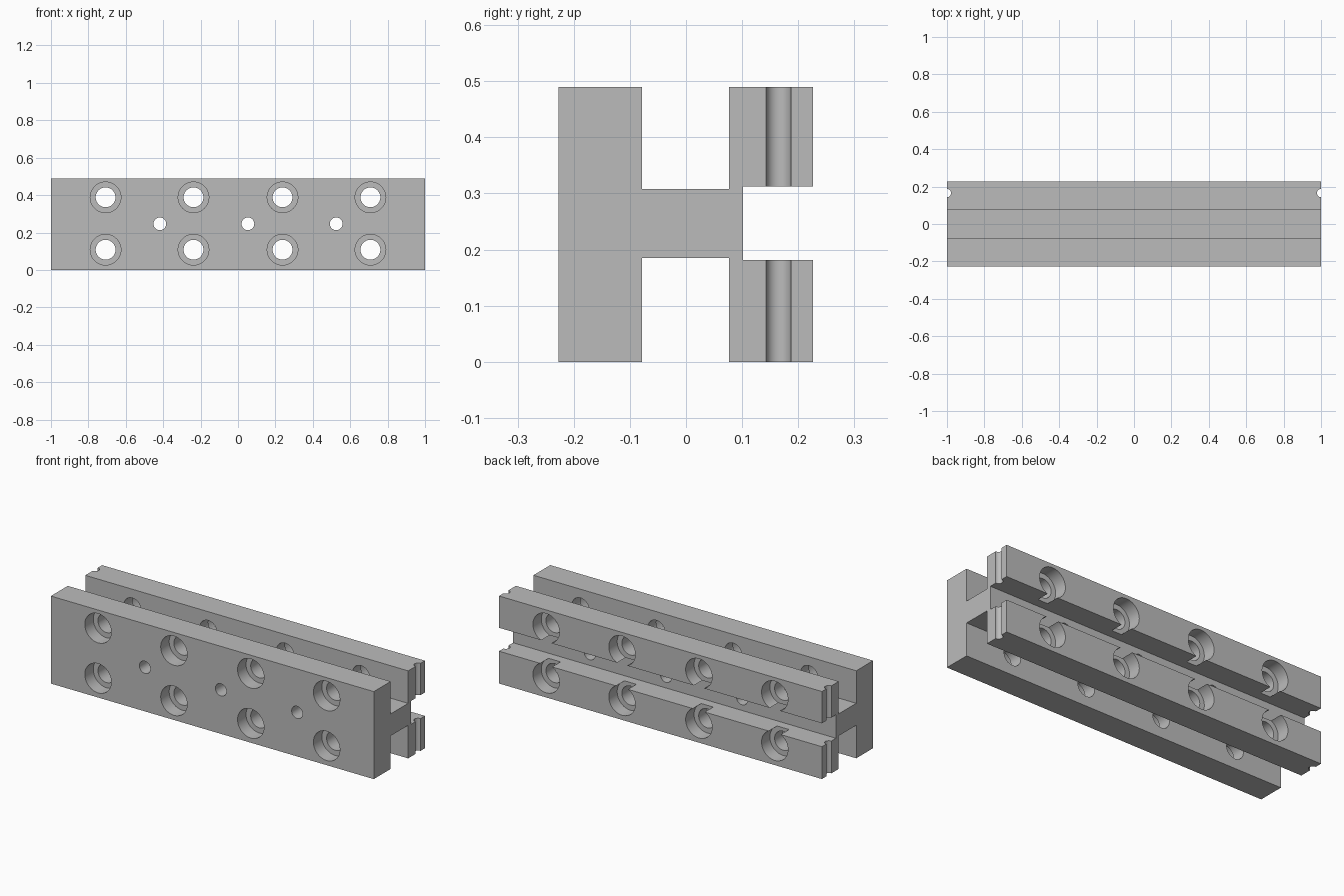
import bpy, bmesh, math
from mathutils import Matrix, Vector

cube = bpy.data.objects.get("Cube")
if cube:
    bpy.data.objects.remove(cube, do_unlink=True)

HEIGHT, MID = 0.49, 0.2465
SEGMENTS = 48

grey = bpy.data.materials.new("plain grey")
grey.use_nodes = True
grey.diffuse_color = (0.5, 0.5, 0.5, 1)
grey.node_tree.nodes["Principled BSDF"].inputs["Base Color"].default_value = grey.diffuse_color


def make_object(name, bm):
    bmesh.ops.recalc_face_normals(bm, faces=bm.faces[:])
    mesh = bpy.data.meshes.new(name)
    bm.to_mesh(mesh)
    bm.free()
    mesh.materials.append(grey)
    obj = bpy.data.objects.new(name, mesh)
    bpy.context.collection.objects.link(obj)
    return obj


def lathe(bm, steps, place):
    """Closed turned solid along local z from (radius, height) steps."""
    rings = []
    for radius, h in steps:
        angles = [2 * math.pi * i / SEGMENTS for i in range(SEGMENTS)]
        rings.append([bm.verts.new(place @ Vector((radius * math.cos(a), radius * math.sin(a), h)))
                      for a in angles])
    for low, high in zip(rings, rings[1:]):
        for i in range(SEGMENTS):
            j = (i + 1) % SEGMENTS
            bm.faces.new((low[i], low[j], high[j], high[i]))
    bm.faces.new(rings[0])
    bm.faces.new(rings[-1])


# Beam: H-shaped section with a slot along the back, extruded along x
section = [(-0.227, 0), (-0.078, 0), (-0.078, 0.185), (0.077, 0.185),
           (0.077, 0), (0.226, 0), (0.226, 0.181), (0.102, 0.181),
           (0.102, 0.312), (0.226, 0.312), (0.226, HEIGHT), (0.077, HEIGHT),
           (0.077, 0.308), (-0.078, 0.308), (-0.078, HEIGHT), (-0.227, HEIGHT)]
bm = bmesh.new()
face = bm.faces.new([bm.verts.new((-1, y, z)) for y, z in section])
extruded = bmesh.ops.extrude_face_region(bm, geom=[face])["geom"]
bmesh.ops.translate(bm, vec=(2, 0, 0),
                    verts=[g for g in extruded if isinstance(g, bmesh.types.BMVert)])
beam = make_object("slotted_beam", bm)

# Cutter: stepped bolt holes, small pin holes and end grooves
bm = bmesh.new()
along_y = Matrix.Rotation(-math.pi / 2, 4, 'X')
bolt = [(0.082, -0.3), (0.082, -0.152), (0.053, -0.152),
        (0.053, 0.152), (0.082, 0.152), (0.082, 0.3)]
for x in (-0.708, -0.238, 0.238, 0.708):
    for z in (0.108, 0.388):
        lathe(bm, bolt, Matrix.Translation((x, 0, z)) @ along_y)
for x in (-0.418, 0.053, 0.525):
    lathe(bm, [(0.034, -0.3), (0.034, 0.3)], Matrix.Translation((x, 0, MID)) @ along_y)
for x in (-1, 1):
    lathe(bm, [(0.022, -0.1), (0.022, 0.6)], Matrix.Translation((x, 0.165, 0)))
cutter = make_object("hole_cutter", bm)
cutter.hide_render = True

# Cut the holes, then drop the cutter
mod = beam.modifiers.new("holes", 'BOOLEAN')
mod.operation = 'DIFFERENCE'
mod.solver = 'EXACT'
mod.object = cutter
bpy.ops.object.select_all(action='DESELECT')
beam.select_set(True)
bpy.context.view_layer.objects.active = beam
bpy.ops.object.modifier_apply(modifier=mod.name)
bpy.data.objects.remove(cutter, do_unlink=True)
bpy.ops.object.shade_smooth_by_angle(angle=math.radians(30))
